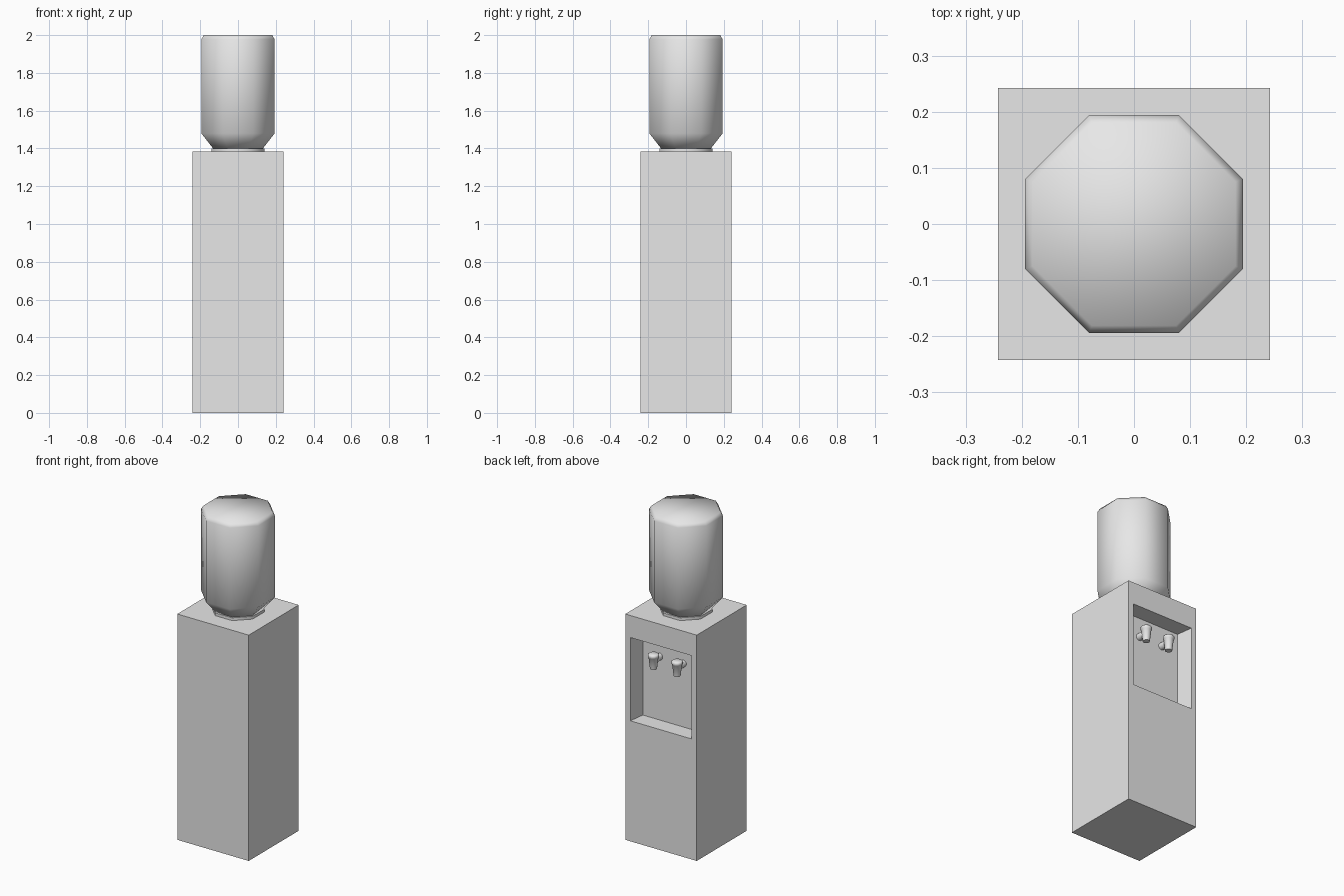
import bpy
import bmesh
import math
from mathutils import Matrix, Vector

default = bpy.data.objects.get("Cube")
if default:
    bpy.data.objects.remove(default, do_unlink=True)

grey = bpy.data.materials.new("light grey")
grey.use_nodes = True
colour = (0.8, 0.8, 0.8, 1)
grey.diffuse_color = colour
grey.node_tree.nodes["Principled BSDF"].inputs["Base Color"].default_value = colour


def finish(bm, name, smooth=None):
    """Turn a bmesh into a named object; smooth is the sharp-edge angle in degrees."""
    bmesh.ops.recalc_face_normals(bm, faces=bm.faces)
    mesh = bpy.data.meshes.new(name)
    bm.to_mesh(mesh)
    bm.free()
    mesh.materials.append(grey)
    obj = bpy.data.objects.new(name, mesh)
    bpy.context.collection.objects.link(obj)
    if smooth:
        bpy.ops.object.select_all(action="DESELECT")
        obj.select_set(True)
        bpy.context.view_layer.objects.active = obj
        bpy.ops.object.shade_smooth_by_angle(angle=math.radians(smooth))
    return obj


def lathe(name, profile, sides=8, smooth=None, matrix=Matrix()):
    """Loft (radius, height) rings around z, with flat ends."""
    bm = bmesh.new()
    rings = []
    for radius, height in profile:
        angles = [2 * math.pi * (i + 0.5) / sides for i in range(sides)]
        rings.append([bm.verts.new((radius * math.cos(a), radius * math.sin(a), height))
                      for a in angles])
    for low, high in zip(rings, rings[1:]):
        for i in range(sides):
            j = (i + 1) % sides
            bm.faces.new((low[i], low[j], high[j], high[i]))
    bm.faces.new(rings[0][::-1])
    bm.faces.new(rings[-1])
    bm.transform(matrix)
    return finish(bm, name, smooth)


# Cabinet with a dispensing recess in its back face
HALF, HEIGHT, WALL = 0.242, 1.383, 0.14
bm = bmesh.new()
bmesh.ops.create_cube(bm, size=1)
bm.transform(Matrix.Translation((0, 0, HEIGHT / 2))
             @ Matrix.Diagonal((2 * HALF, 2 * HALF, HEIGHT, 1)))
bm.faces.ensure_lookup_table()
back = max(bm.faces, key=lambda f: f.calc_center_median().y)
bmesh.ops.inset_region(bm, faces=[back], thickness=0.048)
for v in back.verts:
    v.co.z = 1.248 if v.co.z > HEIGHT / 2 else 0.738
bmesh.ops.inset_region(bm, faces=[back], thickness=0.001)
for v in back.verts:
    v.co = Vector((math.copysign(0.194, v.co.x), WALL,
                   1.248 if v.co.z > 1 else 0.738))
finish(bm, "cabinet")

# Bottle and its collar: octagons measured across the flats
FLAT = 1 / math.cos(math.pi / 8)
lathe("collar", [(0.139 * FLAT, HEIGHT), (0.139 * FLAT, 1.4)], smooth=50)
bottle = [(0.128, 1.395), (0.194, 1.48), (0.194, 1.978), (0.181, 2.0)]
lathe("bottle", [(r * FLAT, z) for r, z in bottle], smooth=180)

# Pair of taps: a tapered spout on a short stem from the recess wall
for side, x in (("left", 0.08), ("right", -0.08)):
    lathe(side + "_tap_spout",
          [(0.02, 1.076), (0.028, 1.145), (0.032, 1.15), (0.032, 1.162), (0.026, 1.168)],
          sides=12, smooth=50, matrix=Matrix.Translation((x, 0.2, 0)))
    lathe(side + "_tap_stem", [(0.021, 0), (0.021, 0.045), (0.015, 0.06)],
          sides=12, smooth=50,
          matrix=Matrix.Translation((x, WALL, 1.128)) @ Matrix.Rotation(-math.pi / 2, 4, "X"))
